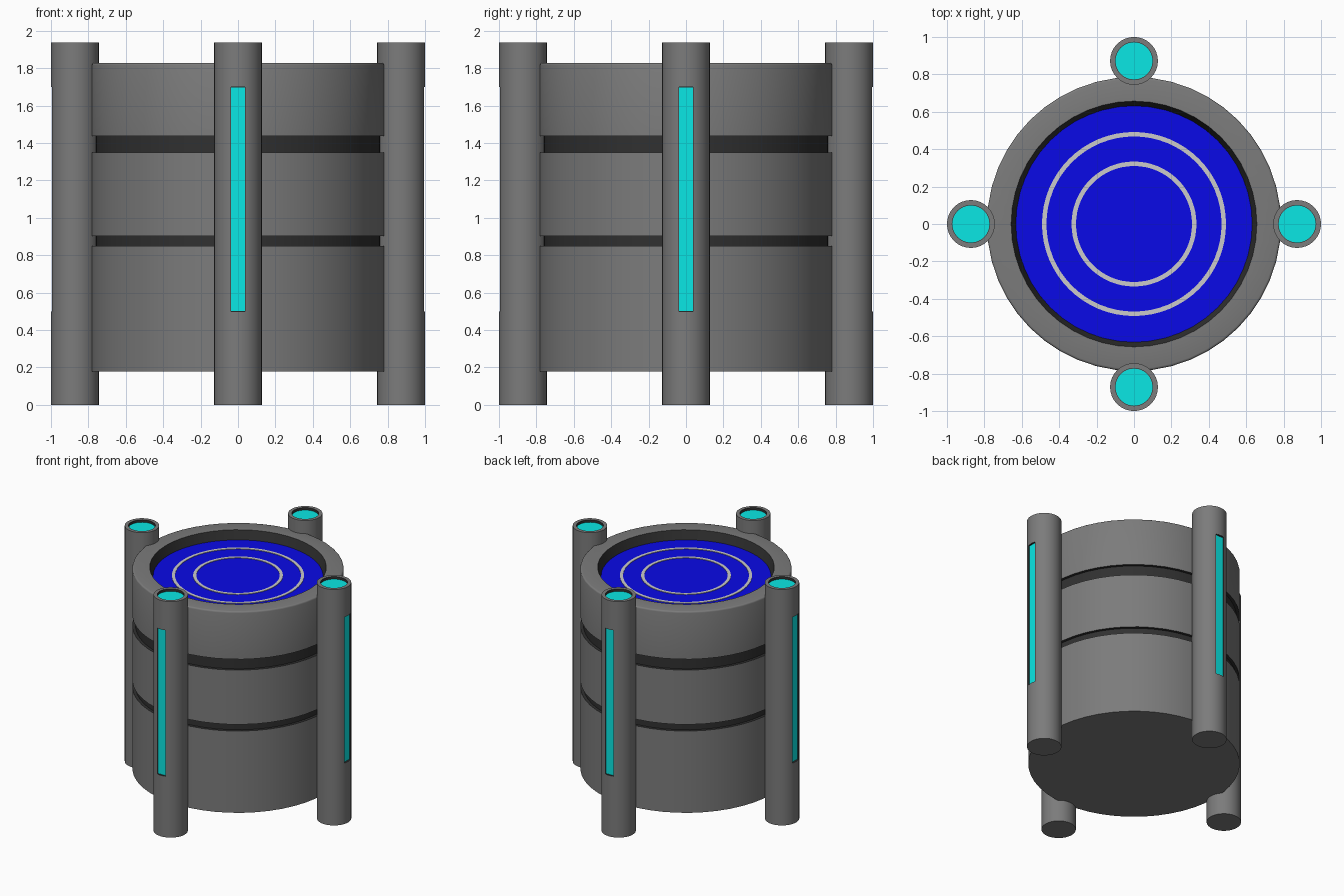
import bpy, bmesh
from math import cos, sin, pi
from mathutils import Matrix

if "Cube" in bpy.data.objects:
    bpy.data.objects.remove(bpy.data.objects["Cube"])


def material(name, rgb):
    m = bpy.data.materials.new(name)
    m.diffuse_color = (*rgb, 1)
    m.use_nodes = True
    m.node_tree.nodes["Principled BSDF"].inputs["Base Color"].default_value = m.diffuse_color
    return m


GREY = material("grey", (0.2, 0.2, 0.2))
DARK = material("dark_grey", (0.03, 0.03, 0.03))
BLUE = material("blue", (0.003, 0.003, 0.8))
CYAN = material("cyan", (0.003, 0.8, 0.78))
PALE = material("pale_grey", (0.7, 0.7, 0.7))


def finish(name, bm, mats):
    bmesh.ops.recalc_face_normals(bm, faces=bm.faces)
    mesh = bpy.data.meshes.new(name)
    bm.to_mesh(mesh)
    bm.free()
    for m in mats:
        mesh.materials.append(m)
    ob = bpy.data.objects.new(name, mesh)
    bpy.context.collection.objects.link(ob)
    return ob


def activate(ob):
    bpy.ops.object.select_all(action='DESELECT')
    ob.select_set(True)
    bpy.context.view_layer.objects.active = ob


def smooth(ob):
    activate(ob)
    bpy.ops.object.shade_smooth_by_angle(angle=pi / 6)
    return ob


def lathe(name, profile, mats, sides=32, dark=(), closed=False):
    """Revolve (radius, z) points; 'dark' lists bands using the second material."""
    bm = bmesh.new()
    rings = [[bm.verts.new((r * cos(2 * pi * i / sides), r * sin(2 * pi * i / sides), z))
              for i in range(sides)] for r, z in profile]
    n = len(rings)
    for k in range(n if closed else n - 1):
        a, b = rings[k], rings[(k + 1) % n]
        for i in range(sides):
            j = (i + 1) % sides
            f = bm.faces.new((a[i], a[j], b[j], b[i]))
            f.material_index = 1 if k in dark else 0
    if not closed:
        bm.faces.new(rings[0])
        bm.faces.new(rings[-1])
    return smooth(finish(name, bm, mats))


def box(name, x, y, z, mats):
    """Box from (min, max) ranges."""
    bm = bmesh.new()
    size = [hi - lo for lo, hi in (x, y, z)]
    mid = [(hi + lo) / 2 for lo, hi in (x, y, z)]
    bmesh.ops.create_cube(bm, size=1, matrix=Matrix.Translation(mid) @ Matrix.Diagonal((*size, 1)))
    return finish(name, bm, mats)


# Drum body with two dark grooves, a rounded rim and a recessed top
R, G = 0.786, 0.763
lathe("drum_body",
      [(R, 0.177), (R, 0.848), (G, 0.848), (G, 0.902), (R, 0.902), (R, 1.348),
       (G, 1.348), (G, 1.437), (R, 1.437), (R, 1.815), (R - 0.002, 1.822),
       (R - 0.006, 1.826), (R - 0.013, 1.828), (0.657, 1.828), (0.632, 1.75)],
      [GREY, DARK], sides=48, dark=(1, 2, 3, 5, 6, 7, 13))

# Blue top panel with two pale rings
lathe("top_panel", [(0.632, 1.745), (0.632, 1.756)], [BLUE], sides=48)
for name, r in (("inner_ring", 0.322), ("outer_ring", 0.48)):
    lathe(name, [(r - 0.012, 1.75), (r + 0.012, 1.75), (r + 0.012, 1.76), (r - 0.012, 1.76)],
          [PALE], sides=64, closed=True)

# One pillar: tube with recessed top and a slot cut in its outward (+x) side
pillar = lathe("pillar", [(0.128, 0), (0.128, 1.936), (0.1, 1.936), (0.1, 1.91)],
               [GREY, DARK], dark=(2,))
cutter = box("slot_cutter", (0.108, 0.2), (-0.037, 0.037), (0.5, 1.698), [DARK])
cutter.hide_render = True
cut = pillar.modifiers.new("slot", 'BOOLEAN')
cut.operation = 'DIFFERENCE'
cut.solver = 'EXACT'
cut.object = cutter
activate(pillar)
bpy.ops.object.modifier_apply(modifier=cut.name)
bpy.data.objects.remove(cutter)
smooth(pillar)

# Glowing strip in the slot and glowing cap in the top recess
strip = box("pillar_light_strip", (0.1, 0.113), (-0.0365, 0.0365), (0.501, 1.697), [CYAN])
cap = lathe("pillar_top_light", [(0.099, 1.905), (0.099, 1.916)], [CYAN])

# Repeat the pillar set at the four sides
for k in range(4):
    place = Matrix.Rotation(k * pi / 2, 4, 'Z') @ Matrix.Translation((0.872, 0, 0))
    for part in (pillar, strip, cap):
        ob = part if k == 0 else part.copy()
        if k:
            bpy.context.collection.objects.link(ob)
        ob.matrix_world = place
